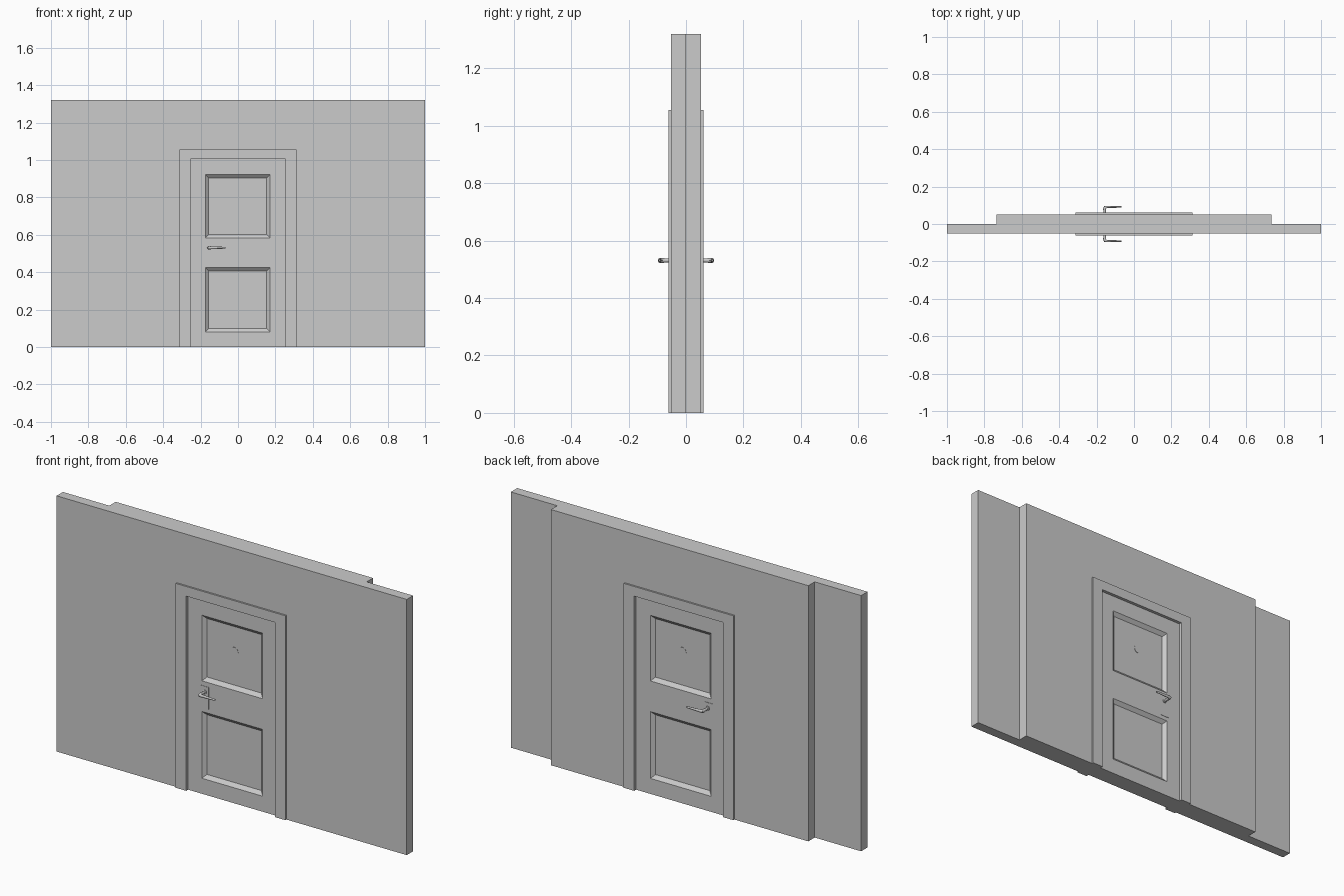
import bpy, bmesh, math
from mathutils import Vector

if "Cube" in bpy.data.objects:
    bpy.data.objects.remove(bpy.data.objects["Cube"])


def finish(name, bm, mirror=False, smooth=False):
    bmesh.ops.recalc_face_normals(bm, faces=bm.faces)
    me = bpy.data.meshes.new(name)
    bm.to_mesh(me)
    bm.free()
    ob = bpy.data.objects.new(name, me)
    bpy.context.collection.objects.link(ob)
    bpy.context.view_layer.objects.active = ob
    ob.select_set(True)
    if smooth:
        bpy.ops.object.shade_smooth_by_angle(angle=math.radians(40))
    ob.select_set(False)
    if mirror:
        m = ob.modifiers.new("other_side", 'MIRROR')
        m.use_axis = (False, True, False)
        m.merge_threshold = 0.0001
    return ob


def prism(name, points, direction, **kw):
    """Extrude a closed 3D outline along a direction."""
    bm = bmesh.new()
    f = bm.faces.new([bm.verts.new(p) for p in points])
    ext = bmesh.ops.extrude_face_region(bm, geom=[f], use_keep_orig=True)
    moved = [g for g in ext['geom'] if isinstance(g, bmesh.types.BMVert)]
    bmesh.ops.translate(bm, verts=moved, vec=Vector(direction))
    return finish(name, bm, **kw)


def arch(hw, top, y):
    return [(-hw, y, 0), (-hw, y, top), (hw, y, top), (hw, y, 0)]


# Wall: stepped plan extruded upward, with a doorway cut through
plan = [(-1, -.052), (1, -.052), (1, 0), (.735, 0), (.735, .052),
        (-.735, .052), (-.735, 0), (-1, 0)]
wall = prism("wall", [(x, y, 0) for x, y in plan], (0, 0, 1.32))
opening = [(x, y, z if z else -.1) for x, y, z in arch(.285, 1.03, -.2)]
cutter = prism("doorway_cutter", opening, (0, .4, 0))
cutter.hide_render = True
cutter.hide_set(True)
cut = wall.modifiers.new("doorway", 'BOOLEAN')
cut.operation, cut.object, cut.solver = 'DIFFERENCE', cutter, 'EXACT'

# Door frame: one arch-shaped profile through the wall
outline = arch(.313, 1.055, -.061) + arch(.253, 1.005, -.061)[::-1]
prism("door_frame", outline, (0, .122, 0))

# Door leaf: half thickness with two recessed panels, mirrored to the back
FACE = .045
xs = [-.254, -.175, .172, .254]
zs = [0, .08, .425, .583, .922, 1.006]
bm = bmesh.new()
grid = [[bm.verts.new((x, -FACE, z)) for x in xs] for z in zs]
panels = []
for j in range(len(zs) - 1):
    for i in range(len(xs) - 1):
        f = bm.faces.new([grid[j][i], grid[j][i + 1], grid[j + 1][i + 1], grid[j + 1][i]])
        if i == 1 and j in (1, 3):
            panels.append(f)
rim = [e for e in bm.edges if e.is_boundary]
side = bmesh.ops.extrude_edge_only(bm, edges=rim)
for v in side['geom']:
    if isinstance(v, bmesh.types.BMVert):
        v.co.y = 0
bm.normal_update()
bmesh.ops.inset_individual(bm, faces=panels, thickness=.026, depth=-.016)
finish("door_leaf", bm, mirror=True)

# Lock plates
prism("lock_plate", [(-.183, -.044, .445), (-.135, -.044, .445),
                     (-.135, -.044, .56), (-.183, -.044, .56)], (0, -.003, 0), mirror=True)

# Lever handles: rings lofted along a bent path
# x, y, turn in degrees, half width, half height
path = [(-.157, -.044, 0, .011, .011), (-.157, -.052, 0, .011, .011),
        (-.157, -.054, 0, .007, .006), (-.157, -.070, 0, .007, .007),
        (-.157, -.082, 0, .008, .009), (-.154, -.0885, 45, .009, .009),
        (-.145, -.0915, 90, .006, .008), (-.110, -.0915, 90, .005, .006),
        (-.070, -.0915, 90, .004, .005), (-.066, -.0915, 90, .003, .004)]
N = 12
bm = bmesh.new()
rings = []
for x, y, a, w, h in path:
    u = Vector((math.cos(math.radians(a)), math.sin(math.radians(a)), 0))
    rings.append([bm.verts.new(Vector((x, y, .531)) + u * w * math.cos(t) + Vector((0, 0, h * math.sin(t))))
                  for t in (2 * math.pi * k / N for k in range(N))])
for r, s in zip(rings, rings[1:]):
    for k in range(N):
        bm.faces.new([r[k], r[(k + 1) % N], s[(k + 1) % N], s[k]])
bm.faces.new(rings[0])
bm.faces.new(rings[-1])
finish("lever_handle", bm, mirror=True, smooth=True)

# Peepholes: thin discs on the upper panel
disc = [(.022 * math.cos(t), -.028, .775 + .022 * math.sin(t))
        for t in (2 * math.pi * k / 16 for k in range(16))]
prism("peephole", disc, (0, -.0025, 0), mirror=True)
